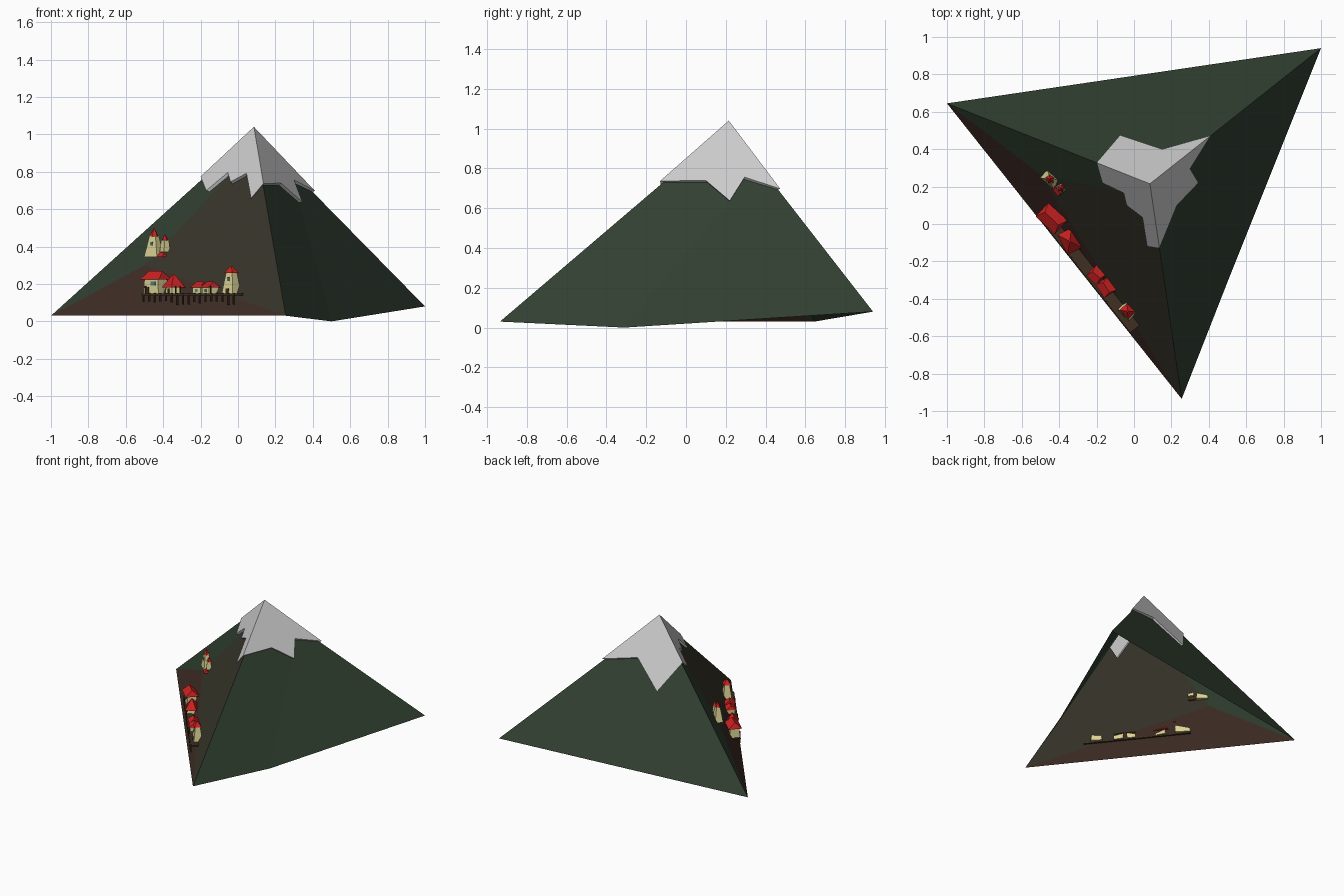
import bpy, bmesh, random
from math import pi
from mathutils import Vector, Matrix

if "Cube" in bpy.data.objects:
    bpy.data.objects.remove(bpy.data.objects["Cube"])

random.seed(4)
A, B = Vector((-1, .645, .03)), Vector((.255, -.935, .03))
C, D = Vector((1, .94, .08)), Vector((.5, -.31, 0))
P = Vector((.085, .215, 1.04))
U = (B - A).normalized()                 # along the village face
N = Vector((U.y, -U.x, 0))               # outward from the village face


def mat(name, rgb):
    m = bpy.data.materials.new(name)
    m.diffuse_color = (*rgb, 1)
    m.use_nodes = True
    m.node_tree.nodes["Principled BSDF"].inputs["Base Color"].default_value = m.diffuse_color
    return m


GREEN = mat("forest_green", (.03, .05, .03))
OLIVE = mat("olive_earth", (.04, .037, .024))
BROWN = mat("brown_earth", (.05, .027, .019))
CREAM = mat("cream_wall", (.72, .66, .3))
RED = mat("red_roof", (.6, .015, .015))
WOOD = mat("dark_wood", (.05, .028, .015))
GLASS = mat("window_glass", (.1, .22, .22))


def mesh_object(name, bm, mats=()):
    me = bpy.data.meshes.new(name)
    bm.to_mesh(me)
    bm.free()
    for m in mats:
        me.materials.append(m)
    ob = bpy.data.objects.new(name, me)
    bpy.context.collection.objects.link(ob)
    return ob


def polys(name, faces, mats=()):
    """faces: list of (points, material index); shared corners are welded"""
    bm = bmesh.new()
    for pts, mi in faces:
        bm.faces.new([bm.verts.new(p) for p in pts]).material_index = mi
    bmesh.ops.remove_doubles(bm, verts=bm.verts, dist=1e-5)
    return mesh_object(name, bm, mats)


def on_face(q, r, x, y):
    """point on the plane P-q-r above (x, y)"""
    n = (q - P).cross(r - P)
    return Vector((x, y, P.z - (n.x * (x - P.x) + n.y * (y - P.y)) / n.z))


def along(q, t):
    return P.lerp(q, t)


# jagged snow line, face by face
ra, rb, rc = along(A, .263), along(B, .3), along(C, .357)
left = [ra] + [on_face(A, B, *p) for p in
               ((-.17, .22), (-.055, .165), (-.04, .1), (.045, .035), (.07, -.12))] + [rb]
right = [rb] + [on_face(B, C, *p) for p in ((.23, .1), (.345, .22), (.3, .295))] + [rc]
back = [rc] + [on_face(C, A, *p) for p in ((.15, .4), (-.075, .475))] + [ra]


def inset(line):
    core = Vector((.085, .215, .6))
    return [p + (core - p).normalized() * .018 for p in line]


# snow cap with a thin rim
cap = []
for line in (left, right, back):
    cap.append(([P] + line, 0))
    low = inset(line)
    for i in range(len(line) - 1):
        cap.append(([line[i], low[i], low[i + 1], line[i + 1]], 0))
polys("snow_cap", cap)

# hollow mountain below the snow
l, r, b = inset(left), inset(right), inset(back)
M = A + U * .61 - N * .155 + Vector((0, 0, .27))
polys("mountain", [
    ([A, B, M], 2),
    ([A, M] + l[2::-1], 0),
    ([M, B] + l[:1:-1], 1),
    ([B, D] + r[2::-1], 0),
    ([D, C] + r[:1:-1], 0),
    ([C, A] + b[::-1], 0)], [GREEN, OLIVE, BROWN])


def frame(s, n, z, turn=0):
    """village frame: s along the face, n outward from its foot, z up"""
    m = Matrix((U, -N, Vector((0, 0, 1)))).transposed().to_4x4()
    o = A + U * s + N * n
    m.translation = (o.x, o.y, z)
    return m @ Matrix.Rotation(turn, 4, 'Z')


def prism(name, at, size, material, sides=4, top=1.0):
    """tapered prism standing on its base; size = width, depth, height"""
    bm = bmesh.new()
    k = .7071 if sides == 4 else .5
    bmesh.ops.create_cone(bm, cap_ends=True, segments=sides, radius1=k,
                          radius2=k * top, depth=1)
    bmesh.ops.transform(bm, verts=bm.verts, matrix=at
                        @ Matrix.Diagonal((*size, 1))
                        @ Matrix.Translation((0, 0, .5)) @ Matrix.Rotation(pi / 4, 4, 'Z'))
    bmesh.ops.remove_doubles(bm, verts=bm.verts, dist=1e-6)
    return mesh_object(name, bm, [material])


def gable(name, at, w, d, h, material):
    """ridge roof running along the width"""
    bm = bmesh.new()
    v = [bm.verts.new(at @ Vector(p)) for p in (
        (-w/2, -d/2, 0), (w/2, -d/2, 0), (w/2, d/2, 0), (-w/2, d/2, 0),
        (-w*.36, 0, h), (w*.36, 0, h))]
    for f in ((3, 2, 1, 0), (0, 1, 5, 4), (2, 3, 4, 5), (1, 2, 5), (3, 0, 4)):
        bm.faces.new([v[i] for i in f])
    mesh_object(name, bm, [material])


def opening(name, at, x, y, z, w, h, material):
    prism(name, at @ Matrix.Translation((x, y, z)), (w, .006, h), material)


# boardwalk, stilts and rail posts
prism("boardwalk", frame(1.17, -.04, .138), (.8, .07, .01), WOOD)
for i in range(17):
    s = .78 + i * .0485
    drop = random.uniform(.03, .055)
    prism("stilt", frame(s, -.012, .14 - drop), (.009, .009, drop + .012), WOOD)
for s in (.8, 1.06, 1.1, 1.36):
    prism("tall_post", frame(s, -.01, .14), (.006, .006, .05), WOOD)

# large house
h = frame(.83, -.055, .148, .15)
prism("large_house_walls", h, (.11, .075, .08), CREAM, top=.9)
gable("large_house_roof", h @ Matrix.Translation((0, 0, .075)), .14, .1, .045, RED)
opening("large_house_window", h, .015, -.036, .045, .035, .02, GLASS)
opening("large_house_door", h, -.025, -.038, 0, .022, .035, WOOD)

# house with a pointed roof
h = frame(.985, -.055, .148, -.2)
prism("pointed_house_walls", h, (.08, .06, .035), CREAM, top=.9)
prism("pointed_house_roof", h @ Matrix.Translation((0, 0, .032)), (.12, .085, .07), RED, top=.1)
opening("pointed_house_door", h, 0, -.03, 0, .018, .028, WOOD)

# pair of small houses
for s, w, t in ((1.215, .075, .15), (1.3, .085, -.1)):
    h = frame(s, -.055, .146, t)
    prism("small_house_walls", h, (w * .8, .06, .04), CREAM)
    gable("small_house_roof", h @ Matrix.Translation((0, 0, .036)), w, .08, .03, RED)
    opening("small_house_window", h, 0, -.03, .012, .016, .014, GLASS)

# watch tower at the end of the boardwalk
h = frame(1.47, -.065, .146, .1)
prism("tower_walls", h, (.085, .065, .115), CREAM, top=.55)
prism("tower_roof", h @ Matrix.Translation((0, 0, .112)), (.065, .055, .035), RED, top=.15)
opening("tower_window", h, 0, -.024, .07, .016, .022, GLASS)
opening("tower_door", h, 0, -.031, 0, .02, .03, WOOD)

# upper towers on the slope
h = frame(.66, -.18, .345, .2)
prism("upper_tower_walls", h, (.09, .06, .115), CREAM, top=.45)
prism("upper_tower_roof", h @ Matrix.Translation((0, 0, .11)), (.055, .045, .045), RED, sides=5, top=0)
opening("upper_tower_window", h, 0, -.021, .06, .014, .02, GLASS)
h = frame(.735, -.195, .37, -.1)
prism("side_tower_walls", h, (.045, .04, .065), CREAM, top=.7)
prism("side_tower_roof", h @ Matrix.Translation((0, 0, .062)), (.045, .04, .035), RED, sides=5, top=0)
gable("porch_roof", frame(.735, -.175, .345), .05, .04, .022, RED)
